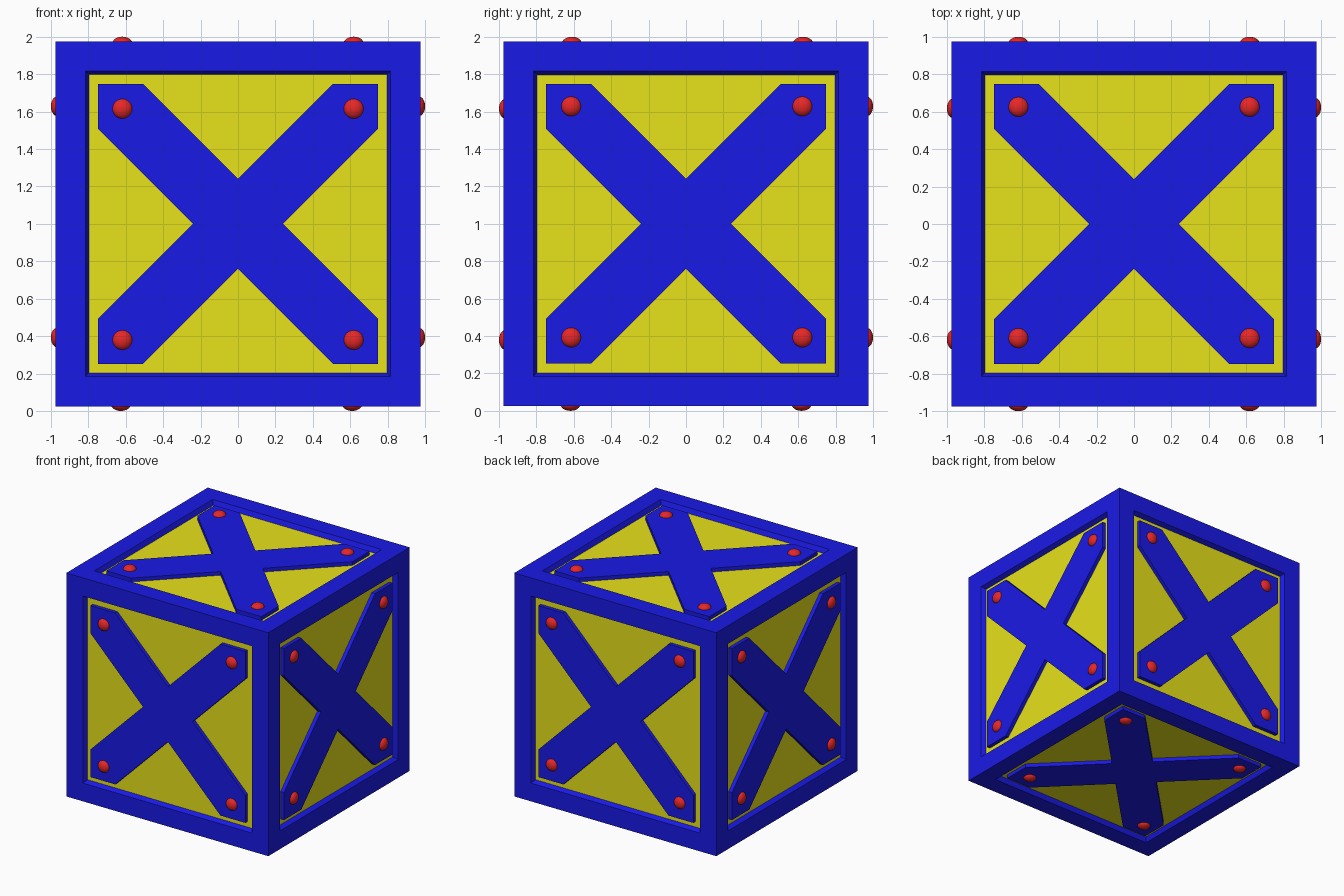
import bpy, bmesh
from math import radians
from mathutils import Matrix, Vector

if "Cube" in bpy.data.objects:
    bpy.data.objects.remove(bpy.data.objects["Cube"])

H = 0.975          # half size of the box
OPEN = 0.75        # half size of the recess at the surface
FLOOR = 0.723      # half size of the yellow panel
DEPTH = 0.04       # recess depth
BRACE = 0.968      # height of the cross brace above the box centre
ARM = 0.24         # where the brace edges meet on the face axes
CENTRE = Matrix.Translation((0, 0, 1))


def material(name, rgb):
    m = bpy.data.materials.new(name)
    m.diffuse_color = (*rgb, 1)
    m.use_nodes = True
    m.node_tree.nodes["Principled BSDF"].inputs["Base Color"].default_value = m.diffuse_color
    return m


blue = material("blue", (0.01, 0.01, 0.8))
yellow = material("yellow", (0.8, 0.76, 0.01))
red = material("red", (0.8, 0.02, 0.02))


def add_object(name, bm, *mats):
    bmesh.ops.recalc_face_normals(bm, faces=bm.faces)
    me = bpy.data.meshes.new(name)
    bm.to_mesh(me)
    bm.free()
    for m in mats:
        me.materials.append(m)
    ob = bpy.data.objects.new(name, me)
    bpy.context.collection.objects.link(ob)
    return ob


# Box with a sloped recess and a yellow panel in each face
bm = bmesh.new()
bmesh.ops.create_cube(bm, size=2 * H, matrix=CENTRE)
panels = list(bm.faces)
bmesh.ops.inset_individual(bm, faces=panels, thickness=H - OPEN)
bmesh.ops.inset_individual(bm, faces=panels, thickness=OPEN - FLOOR, depth=0)
for f in panels:
    f.material_index = 1
    n = f.normal.copy()
    for v in f.verts:
        v.co -= n * DEPTH
add_object("crate_box", bm, blue, yellow)

# Each face: name, right axis, up axis, small rivet offset
X, Y, Z = Vector((1, 0, 0)), Vector((0, 1, 0)), Vector((0, 0, 1))
faces = [
    ("front", X, Z, (0, -0.003)),
    ("right", Y, Z, (0.004, 0.01)),
    ("back", -X, Z, (0, 0.01)),
    ("left", -Y, Z, (0, 0.01)),
    ("top", X, Y, (0, 0.008)),
    ("bottom", X, -Y, (-0.008, 0)),
]

# Outline of one quarter of the cross, turned four times
e = OPEN - 0.002
quarter = [(ARM, 0), (e, e - ARM), (e, e)]
quarter.append((e - ARM, e))
outline = []
for k in range(4):
    rot = Matrix.Rotation(radians(90 * k), 2)
    outline += [rot @ Vector(p) for p in quarter]

for name, right, up, (du, dv) in faces:
    out = right.cross(up)
    frame = CENTRE @ Matrix((right, up, out)).transposed().to_4x4()

    # Cross brace plate
    bm = bmesh.new()
    base = bm.faces.new([bm.verts.new((p.x, p.y, H - DEPTH - 0.01)) for p in outline])
    ext = bmesh.ops.extrude_face_region(bm, geom=[base])
    for v in ext["geom"]:
        if isinstance(v, bmesh.types.BMVert):
            v.co.z = BRACE
    bm.transform(frame)
    add_object(name + "_cross_brace", bm, blue)

    # Domed rivets at the brace ends
    bm = bmesh.new()
    for u in (-0.618, 0.618):
        for v in (-0.618, 0.618):
            place = Matrix.Translation((u + du, v + dv, 0.965)) @ Matrix.Diagonal((0.053, 0.053, 0.035, 1))
            bmesh.ops.create_uvsphere(bm, u_segments=24, v_segments=12, radius=1, matrix=frame @ place)
    for f in bm.faces:
        f.smooth = True
    add_object(name + "_rivets", bm, red)
